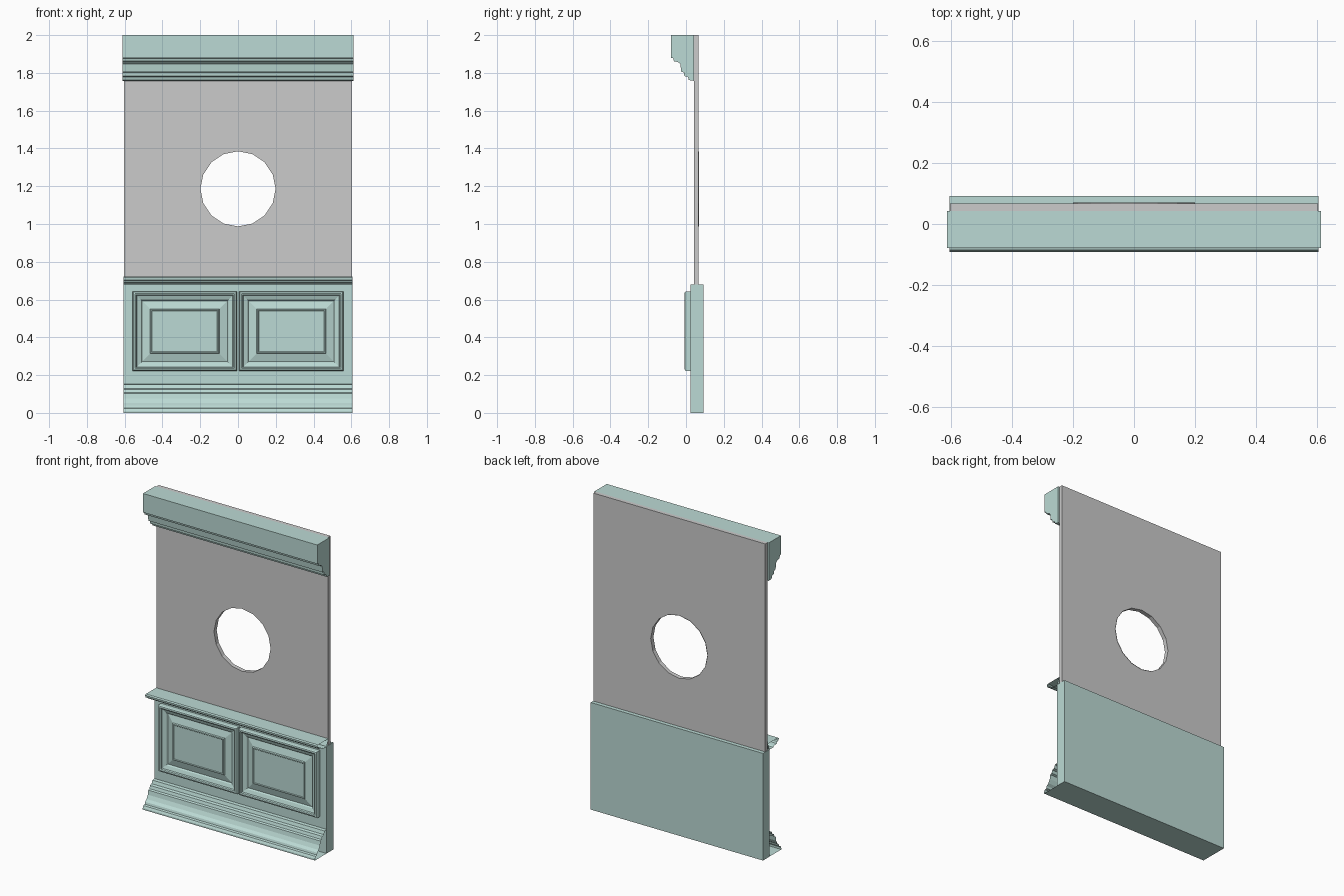
import bpy, bmesh, math

if "Cube" in bpy.data.objects:
    bpy.data.objects.remove(bpy.data.objects["Cube"])

teal = bpy.data.materials.new("teal_paint")
teal.diffuse_color = (0.5, 0.7, 0.66, 1)
teal.use_nodes = True
teal.node_tree.nodes["Principled BSDF"].inputs["Base Color"].default_value = teal.diffuse_color


def finish(name, bm, mat=None):
    bmesh.ops.recalc_face_normals(bm, faces=bm.faces)
    me = bpy.data.meshes.new(name)
    bm.to_mesh(me)
    bm.free()
    ob = bpy.data.objects.new(name, me)
    bpy.context.collection.objects.link(ob)
    if mat:
        me.materials.append(mat)
    return ob


def box(name, hx, y0, y1, z0, z1, mat=None):
    bm = bmesh.new()
    bmesh.ops.create_cube(bm, size=1)
    for v in bm.verts:
        v.co = (v.co.x * 2 * hx, (y0 + y1) / 2 + v.co.y * (y1 - y0),
                (z0 + z1) / 2 + v.co.z * (z1 - z0))
    return finish(name, bm, mat)


def moulding(name, hx, profile, caps):
    """Sweep a closed (y, z) profile along x."""
    bm = bmesh.new()
    ends = [[bm.verts.new((x, y, z)) for y, z in profile] for x in (-hx, hx)]
    n = len(profile)
    for i in range(n):
        j = (i + 1) % n
        bm.faces.new((ends[0][i], ends[0][j], ends[1][j], ends[1][i]))
    if caps:
        for e in ends:
            bm.faces.new(e)
    return finish(name, bm, teal)


def panel(name, x0, x1, z0, z1, rings):
    """Nested rectangles, each an (inset, y) step, closed in the middle."""
    bm = bmesh.new()
    prev = None
    for d, y in rings:
        cur = [bm.verts.new((x, y, z)) for x, z in
               ((x0 + d, z0 + d), (x1 - d, z0 + d), (x1 - d, z1 - d), (x0 + d, z1 - d))]
        if prev:
            for i in range(4):
                j = (i + 1) % 4
                bm.faces.new((prev[i], prev[j], cur[j], cur[i]))
        prev = cur
    bm.faces.new(prev)
    ob = finish(name, bm, teal)
    # make the centre face the front
    if ob.data.polygons[-1].normal.y > 0:
        ob.data.flip_normals()
    return ob


# Upper wall with round opening
HOLE_Z, HOLE_R, SIDES = 1.186, 0.199, 16
wall = box("upper_wall", 0.603, 0.043, 0.067, 0.68, 2.0)


def tube(name, y0, y1, caps):
    bm = bmesh.new()
    loops = [[bm.verts.new((HOLE_R * math.sin(2 * math.pi * i / SIDES), y,
                            HOLE_Z + HOLE_R * math.cos(2 * math.pi * i / SIDES)))
              for i in range(SIDES)] for y in (y0, y1)]
    for i in range(SIDES):
        j = (i + 1) % SIDES
        bm.faces.new((loops[0][i], loops[0][j], loops[1][j], loops[1][i]))
    if caps:
        for l in loops:
            bm.faces.new(l)
    return finish(name, bm)


cutter = tube("opening_cutter", -0.1, 0.2, True)
cutter.hide_render = True
cutter.hide_set(True)
mod = wall.modifiers.new("opening", "BOOLEAN")
mod.object = cutter
mod.operation = "DIFFERENCE"
mod.solver = "EXACT"
# apply the cut and drop the cutter
cut = bpy.data.meshes.new_from_object(
    wall.evaluated_get(bpy.context.evaluated_depsgraph_get()))
wall.modifiers.clear()
wall.data = cut
bpy.data.objects.remove(cutter)
tube("opening_lip", 0.067, 0.07, False)

# Lower wall block
box("lower_wall", 0.605, 0.025, 0.092, 0, 0.68, teal)

# Crown moulding, solid ends
moulding("crown_moulding", 0.612, [
    (0.043, 2.0), (-0.079, 2.0), (-0.079, 1.88), (-0.068, 1.877), (-0.064, 1.862),
    (-0.042, 1.857), (-0.03, 1.846), (-0.025, 1.806), (-0.011, 1.802),
    (-0.009, 1.783), (0.01, 1.779), (0.015, 1.762), (0.043, 1.758)], True)

# Chair rail, open ends
moulding("chair_rail", 0.605, [
    (0.043, 0.722), (-0.06, 0.722), (-0.067, 0.716), (-0.065, 0.703), (-0.052, 0.7),
    (-0.046, 0.69), (-0.02, 0.686), (-0.012, 0.679), (0.025, 0.679)], False)

# Baseboard, open ends
moulding("baseboard", 0.605, [
    (0.025, 0.153), (0.005, 0.15), (-0.002, 0.13), (-0.018, 0.125), (-0.024, 0.107),
    (-0.036, 0.102), (-0.041, 0.075), (-0.053, 0.052), (-0.068, 0.04),
    (-0.072, 0.027), (-0.085, 0.023), (-0.092, 0.01), (-0.092, 0), (0.025, 0)], False)

# Pair of raised panels
rings = [(0, 0.025), (0, 0.0), (0.004, -0.006), (0.012, -0.008), (0.019, -0.005),
         (0.022, 0.005), (0.044, 0.013), (0.05, 0.021), (0.093, 0.009),
         (0.096, 0.001), (0.101, 0.001), (0.104, 0.004)]
for side, x0 in (("left", -0.558), ("right", 0.006)):
    panel("panel_" + side, x0, x0 + 0.552, 0.222, 0.643, rings)
